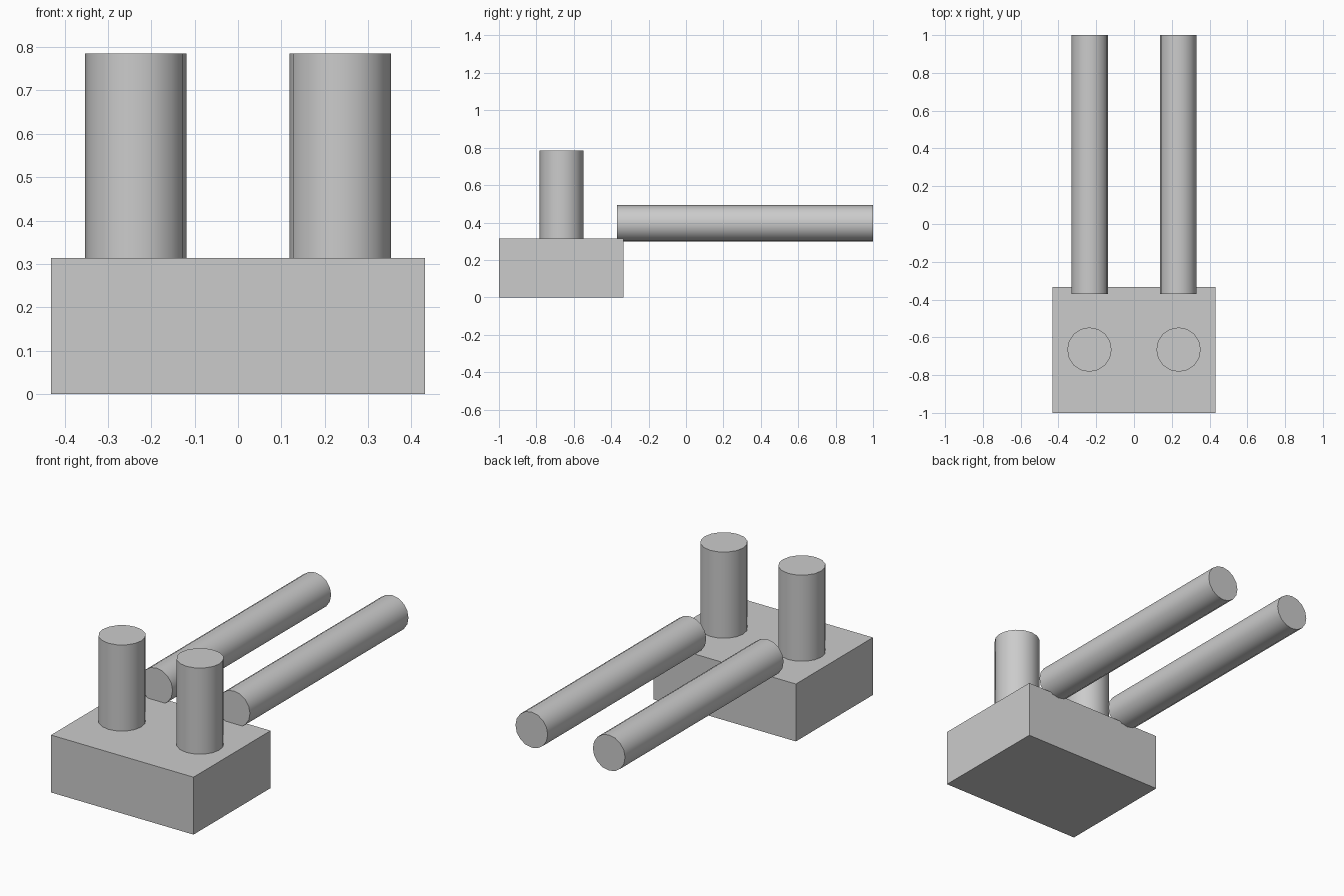
import bpy
import math

if "Cube" in bpy.data.objects:
    bpy.data.objects.remove(bpy.data.objects["Cube"])

grey = bpy.data.materials.new("light grey")
grey.diffuse_color = (0.6, 0.6, 0.6, 1)
grey.use_nodes = True
grey.node_tree.nodes["Principled BSDF"].inputs["Base Color"].default_value = grey.diffuse_color


def finish(name):
    ob = bpy.context.object
    ob.name = name
    ob.data.materials.append(grey)
    return ob


def cylinder(name, radius, length, location, rotation=(0, 0, 0)):
    bpy.ops.mesh.primitive_cylinder_add(vertices=16, radius=radius, depth=length,
                                        location=location, rotation=rotation)
    finish(name)
    bpy.ops.object.shade_smooth_by_angle(angle=math.radians(40))


# Base block
bpy.ops.mesh.primitive_cube_add(size=1, location=(0, -0.667, 0.157))
base = finish("base_block")
base.scale = (0.862, 0.666, 0.314)
bpy.ops.object.transform_apply(location=False, rotation=False, scale=True)

# Upright posts and long rods resting on the rear edge, one pair per side
for side, s in (("left", -1), ("right", 1)):
    cylinder(side + "_post", 0.1175, 0.471, (s * 0.236, -0.665, 0.5495))
    cylinder(side + "_rod", 0.0975, 1.37, (s * 0.234, 0.315, 0.395),
             (math.radians(90), 0, 0))
